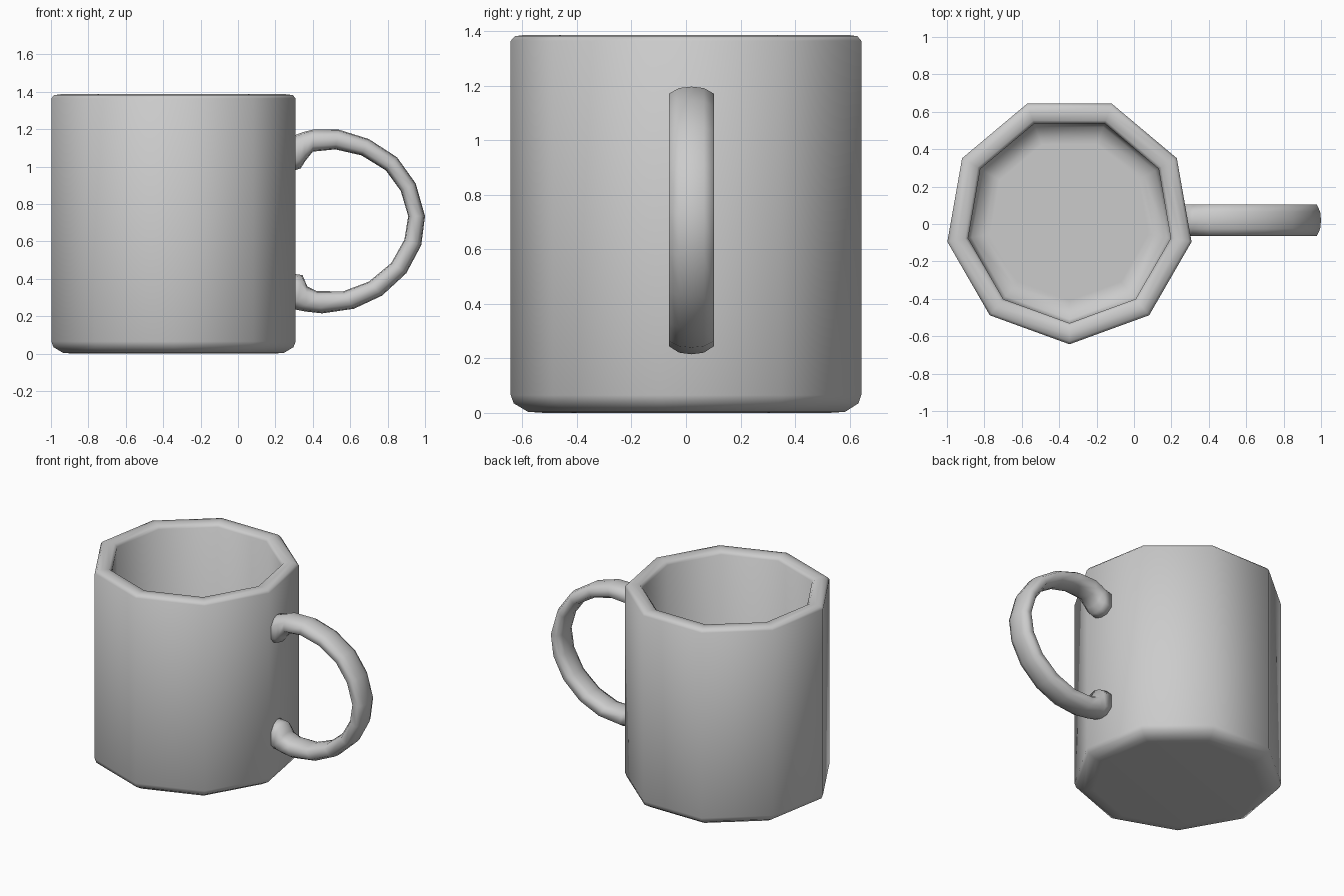
import bpy, bmesh
from math import sin, cos, pi

CY = 0.02  # shared y centre of body and handle


def build(name, rings):
    """Skin a list of equal-length closed rings and cap both ends."""
    bm = bmesh.new()
    loops = [[bm.verts.new(p) for p in ring] for ring in rings]
    n = len(loops[0])
    for a, b in zip(loops, loops[1:]):
        for i in range(n):
            j = (i + 1) % n
            bm.faces.new((a[i], a[j], b[j], b[i]))
    bm.faces.new(loops[0][::-1])
    bm.faces.new(loops[-1])
    for f in bm.faces:
        f.smooth = True
    bmesh.ops.recalc_face_normals(bm, faces=bm.faces[:])
    mesh = bpy.data.meshes.new(name)
    bm.to_mesh(mesh)
    bm.free()
    obj = bpy.data.objects.new(name, mesh)
    bpy.context.collection.objects.link(obj)
    return obj


# Mug body: nine-sided profile (radius, z) from base, over the rim, to the inner floor
profile = [(0.54, 0), (0.60, 0.004), (0.652, 0.035), (0.663, 0.065),
           (0.663, 1.365), (0.648, 1.382), (0.61, 1.387), (0.567, 1.382), (0.55, 1.362),
           (0.55, 0.17), (0.53, 0.125), (0.46, 0.10), (0.43, 0.10)]
SIDES = 9
body = build("mug_body", [
    [(-0.345 + r * cos(-pi / 2 + 2 * pi * i / SIDES),
      CY + r * sin(-pi / 2 + 2 * pi * i / SIDES), z) for i in range(SIDES)]
    for r, z in profile])

# Handle: paired outer and inner edge points (x, z), flared where it meets the body
stations = [((0.27, 1.16), (0.27, 0.97)), ((0.31, 1.17), (0.335, 0.99)),
            ((0.35, 1.185), (0.36, 1.03)), ((0.40, 1.197), (0.40, 1.08)),
            ((0.54, 1.197), (0.52, 1.092)), ((0.70, 1.147), (0.66, 1.06)),
            ((0.85, 1.05), (0.79, 0.98)), ((0.95, 0.91), (0.87, 0.87)),
            ((1.00, 0.735), (0.91, 0.735)), ((0.98, 0.58), (0.89, 0.61)),
            ((0.90, 0.43), (0.82, 0.485)), ((0.77, 0.31), (0.70, 0.385)),
            ((0.62, 0.24), (0.56, 0.332)), ((0.45, 0.215), (0.42, 0.335)),
            ((0.36, 0.225), (0.37, 0.36)), ((0.31, 0.235), (0.345, 0.42)),
            ((0.27, 0.24), (0.27, 0.43))]
section = [(0, 1), (0.55, 0.9), (1, 0.5), (1, -0.5), (0.55, -0.9),
           (0, -1), (-0.55, -0.9), (-1, -0.5), (-1, 0.5), (-0.55, 0.9)]
HALF_WIDTH = 0.083
handle = build("handle", [
    [((ox + ix) / 2 + v * (ox - ix) / 2, CY + u * HALF_WIDTH,
      (oz + iz) / 2 + v * (oz - iz) / 2) for u, v in section]
    for (ox, oz), (ix, iz) in stations])
